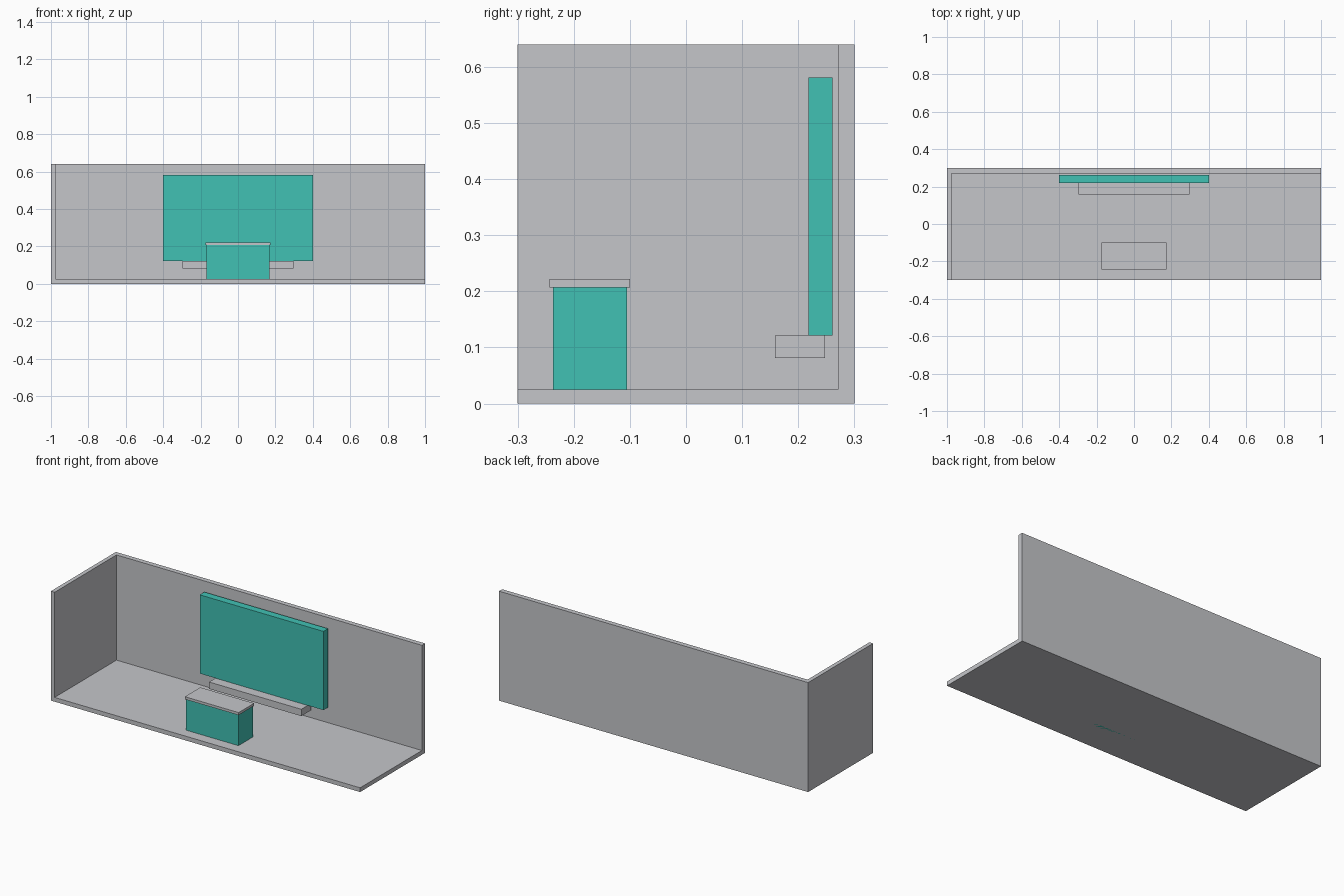
import bpy

cube = bpy.data.objects.get("Cube")
if cube:
    bpy.data.objects.remove(cube, do_unlink=True)


def make_material(name, rgb):
    mat = bpy.data.materials.new(name)
    mat.use_nodes = True
    mat.diffuse_color = (*rgb, 1)
    mat.node_tree.nodes["Principled BSDF"].inputs["Base Color"].default_value = (*rgb, 1)
    return mat


def box(name, x, y, z, mat):
    """Box spanning the given (low, high) range on each axis."""
    bpy.ops.mesh.primitive_cube_add(size=1)
    obj = bpy.context.object
    obj.name = obj.data.name = name
    for v in obj.data.vertices:
        v.co = [(lo + hi) / 2 + c * (hi - lo) for c, (lo, hi) in zip(v.co, (x, y, z))]
    obj.data.materials.append(mat)
    return obj


grey = make_material("light grey", (0.558, 0.565, 0.591))
teal = make_material("teal", (0.053, 0.533, 0.456))

# Booth shell: floor, back wall and one side wall
FLOOR, WALL, TOP = 0.025, 0.271, 0.64
box("floor", (-1, 1), (-0.3, 0.3), (0, FLOOR), grey)
box("back_wall", (-0.976, 1), (WALL, 0.3), (FLOOR, TOP), grey)
box("side_wall", (-1, -0.976), (-0.3, 0.3), (FLOOR, TOP), grey)

# Display panel with the shelf under it
box("display_panel", (-0.4, 0.4), (0.218, 0.261), (0.121, 0.581), teal)
box("shelf", (-0.298, 0.298), (0.159, 0.248), (0.081, 0.121), grey)

# Counter, sunk through the floor, with an overhanging top
box("counter_body", (-0.169, 0.169), (-0.237, -0.105), (0, 0.207), teal)
box("counter_top", (-0.174, 0.174), (-0.243, -0.1), (0.207, 0.222), grey)
